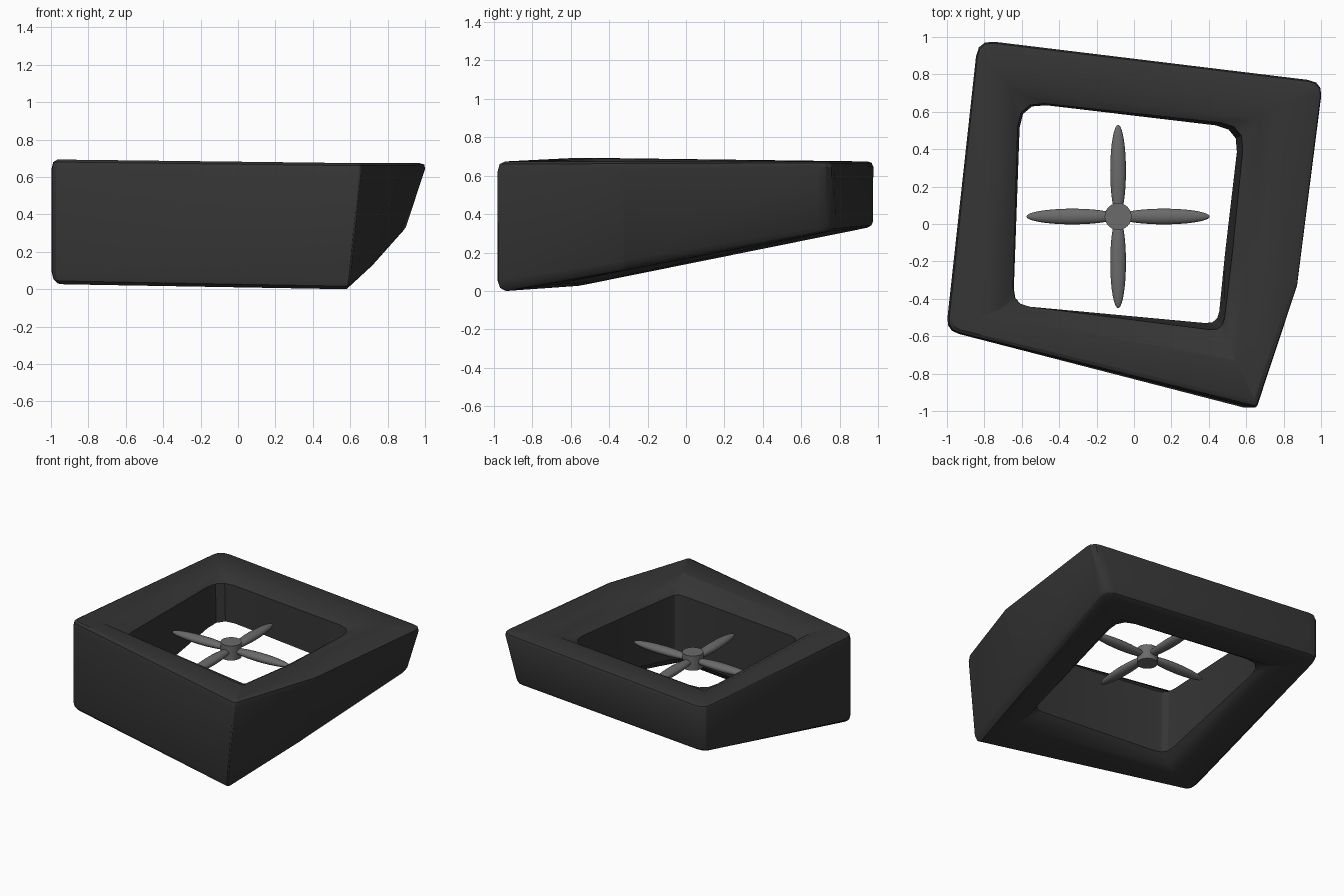
import bpy, bmesh, math
from mathutils import Vector

if "Cube" in bpy.data.objects:
    bpy.data.objects.remove(bpy.data.objects["Cube"])


def paint(obj, name, v):
    mat = bpy.data.materials.get(name) or bpy.data.materials.new(name)
    mat.diffuse_color = (v, v, v, 1)
    mat.use_nodes = True
    mat.node_tree.nodes["Principled BSDF"].inputs["Base Color"].default_value = mat.diffuse_color
    obj.data.materials.append(mat)


def smooth(obj, angle):
    bpy.ops.object.select_all(action='DESELECT')
    obj.select_set(True)
    bpy.context.view_layer.objects.active = obj
    bpy.ops.object.shade_smooth_by_angle(angle=math.radians(angle))


def rounded_loop(pts, cuts, n=4):
    """Closed loop with each corner rounded back by its cut length."""
    out = []
    for i, p in enumerate(pts):
        a = p + (pts[i - 1] - p).normalized() * cuts[i]
        b = p + (pts[(i + 1) % len(pts)] - p).normalized() * cuts[i]
        for k in range(n):
            t = k / (n - 1)
            out.append(a * (1 - t) ** 2 + p * 2 * t * (1 - t) + b * t * t)
    return out


# Duct frame corners: front left, front right, right middle, back right, back left
outer_low = [(-1.005, -.57, .03), (.595, -.985, 0), (.72, -.32, .115), (.90, .77, .32), (-.835, .985, .34)]
outer_top = [(-1.005, -.57, .70), (.66, -.985, .68), (.885, -.33, .68), (1.02, .76, .68), (-.835, .985, .68)]
hole_low = [(-.645, -.435, .06), (.445, -.53, .06), (.48, -.16, .14), (.56, .51, .29), (-.605, .65, .31)]
hole_top = [(-.65, -.43, .695), (.48, -.58, .68), (.53, -.18, .68), (.60, .53, .68), (-.62, .66, .68)]
outer_cut = (.07, .02, .004, .08, .09)
hole_cut = (.09, .07, .004, .13, .14)

# Wall cross-section: across (0 outer, 1 hole), height fraction, corner roundness
profile = [(.10, 0, .6), (.03, .03, .9), (0, .09, 1), (0, .92, 1), (.03, .98, .9), (.10, 1, .6),
           (.62, 1, .03), (.82, .95, .03), (1, .87, 1), (1, .12, 1), (.85, .04, .03), (.65, 0, .03)]

bm = bmesh.new()
rings = []
for u, h, r in profile:
    corners = [Vector(a).lerp(Vector(b), h).lerp(Vector(c).lerp(Vector(d), h), u)
               for a, b, c, d in zip(outer_low, outer_top, hole_low, hole_top)]
    cuts = [c * r for c in (outer_cut if u < .5 else hole_cut)]
    rings.append([bm.verts.new(p) for p in rounded_loop(corners, cuts)])
for i, ring in enumerate(rings):
    nxt = rings[(i + 1) % len(rings)]
    for j in range(len(ring)):
        k = (j + 1) % len(ring)
        bm.faces.new((ring[j], ring[k], nxt[k], nxt[j]))
bmesh.ops.remove_doubles(bm, verts=bm.verts, dist=.004)
low = min(v.co.z for v in bm.verts)
for v in bm.verts:
    v.co.z -= low
bmesh.ops.recalc_face_normals(bm, faces=bm.faces)
mesh = bpy.data.meshes.new("duct_frame")
bm.to_mesh(mesh)
bm.free()
frame = bpy.data.objects.new("duct_frame", mesh)
bpy.context.collection.objects.link(frame)
paint(frame, "dark_shell", .035)
smooth(frame, 28)

# Propeller hub
center = Vector((-.085, .04, .485))
bpy.ops.mesh.primitive_cylinder_add(vertices=24, radius=.072, depth=.11, location=center)
hub = bpy.context.object
hub.name = "propeller_hub"
paint(hub, "mid_grey", .145)
smooth(hub, 30)

# Four tapered blades
for i in range(4):
    a = i * math.pi / 2
    offset = Vector((math.cos(a), math.sin(a), 0)) * .245
    bpy.ops.mesh.primitive_uv_sphere_add(segments=16, ring_count=20, radius=1,
                                         location=center + offset,
                                         rotation=(0, math.pi / 2, a))
    blade = bpy.context.object
    blade.name = f"propeller_blade_{i + 1}"
    blade.scale = (.03, .042, .245)
    paint(blade, "mid_grey", .145)
    smooth(blade, 40)
